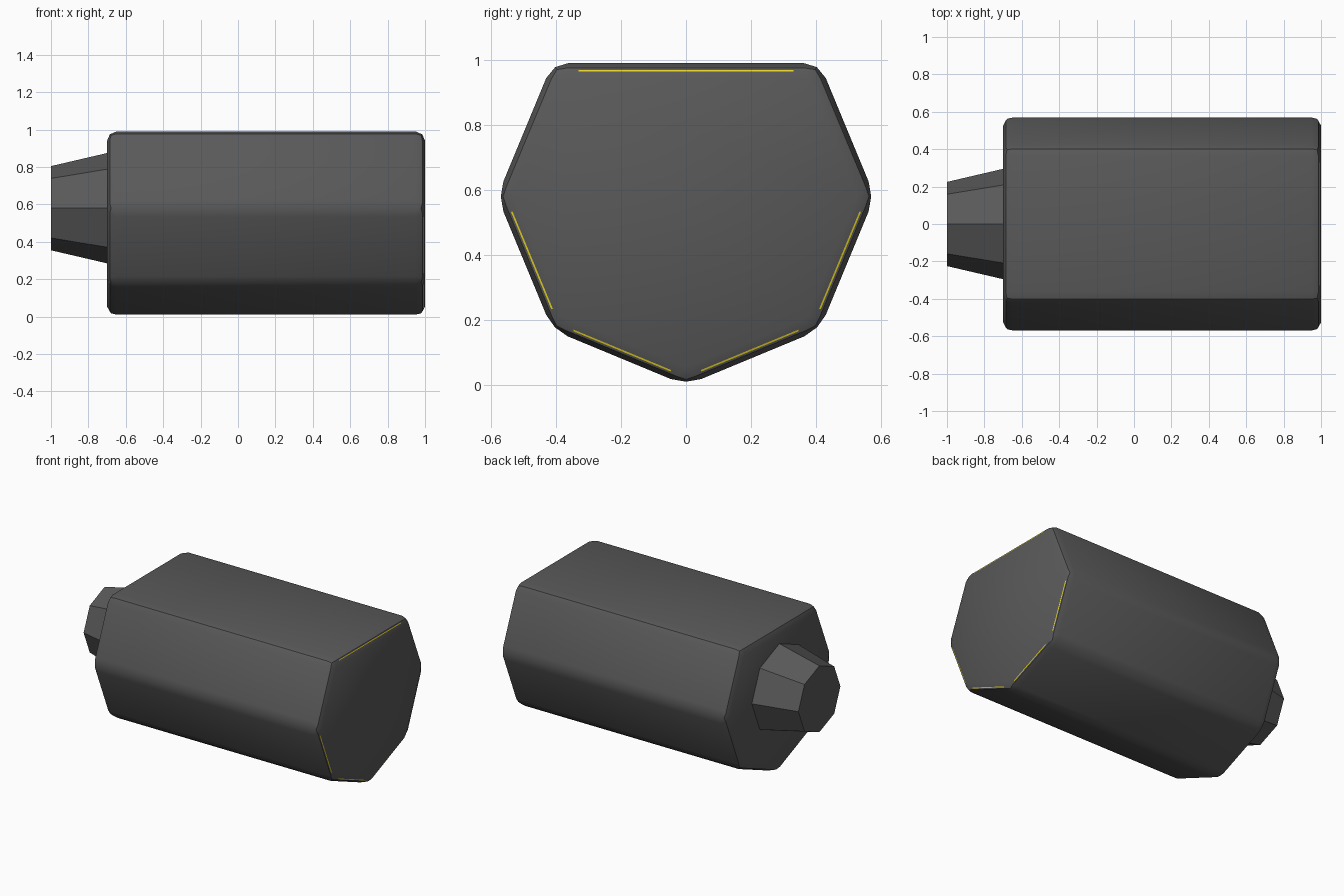
import bpy, bmesh
from math import sin, cos, pi, radians
from mathutils import Vector

if "Cube" in bpy.data.objects:
    bpy.data.objects.remove(bpy.data.objects["Cube"])

CZ, R, X0, X1, BEV = 0.58, 0.58, -0.70, 1.0, 0.05


def material(name, rgb):
    m = bpy.data.materials.new(name)
    m.diffuse_color = (*rgb, 1)
    m.use_nodes = True
    m.node_tree.nodes["Principled BSDF"].inputs["Base Color"].default_value = m.diffuse_color
    return m


def ring(r, x, steps):
    # Octagon corners around the long axis, counted from the bottom point
    return [Vector((x, r * sin(k * pi / 4), CZ - r * cos(k * pi / 4))) for k in steps]


def make(name, bm, mat):
    bmesh.ops.recalc_face_normals(bm, faces=bm.faces)
    me = bpy.data.meshes.new(name)
    bm.to_mesh(me)
    bm.free()
    me.materials.append(mat)
    ob = bpy.data.objects.new(name, me)
    bpy.context.collection.objects.link(ob)
    return ob


def prism(name, ring_a, ring_b, mat):
    bm = bmesh.new()
    a = [bm.verts.new(p) for p in ring_a]
    b = [bm.verts.new(p) for p in ring_b]
    n = len(a)
    bm.faces.new(a)
    bm.faces.new(b[::-1])
    for i in range(n):
        j = (i + 1) % n
        bm.faces.new((a[i], b[i], b[j], a[j]))
    return make(name, bm, mat)


dark = material("dark_grey", (0.1, 0.1, 0.1))
yellow = material("yellow", (0.8, 0.65, 0.02))

# Body: octagon with its top corner cut flat, edges rounded
steps = range(-3, 4)
body = prism("body", ring(R, X0, steps), ring(R, X1, steps), dark)
bev = body.modifiers.new("bevel", 'BEVEL')
bev.width, bev.segments, bev.limit_method = BEV, 2, 'ANGLE'
bpy.context.view_layer.objects.active = body
body.select_set(True)
bpy.ops.object.modifier_apply(modifier="bevel")
bpy.ops.object.shade_smooth_by_angle(angle=radians(30))

# Neck: tapered full octagon
prism("neck", ring(0.225, -1.0, range(8)), ring(0.296, -0.695, range(8)), dark)

# Thin yellow trim on five of the end bevels
bm = bmesh.new()
corners = ring(R, X1, steps)
mid = BEV * (1 - cos(pi / 4))
for i in (1, 2, 3, 4, 6):
    p, q = corners[i], corners[(i + 1) % 7]
    d = (q - p).normalized()
    inward = Vector((0, -d.z, d.y))
    if inward.dot(Vector((X1, 0, CZ)) - p) < 0:
        inward = -inward
    trim = 0.08 if i == 6 else 0.06

    def place(pt, inset):
        drop = mid * (BEV - inset) / (BEV - mid)
        return bm.verts.new(pt + inward * inset + Vector((0.001 - drop, 0, 0)))

    s, e = p + d * trim, q - d * trim
    bm.faces.new((place(s, 0.021), place(e, 0.021), place(e, 0.026), place(s, 0.026)))
for f in bm.faces:
    f.normal_update()
trim_ob = make("end_trim", bm, yellow)
# Face every strip outwards
for poly in trim_ob.data.polygons:
    if poly.normal.x < 0:
        poly.flip()
